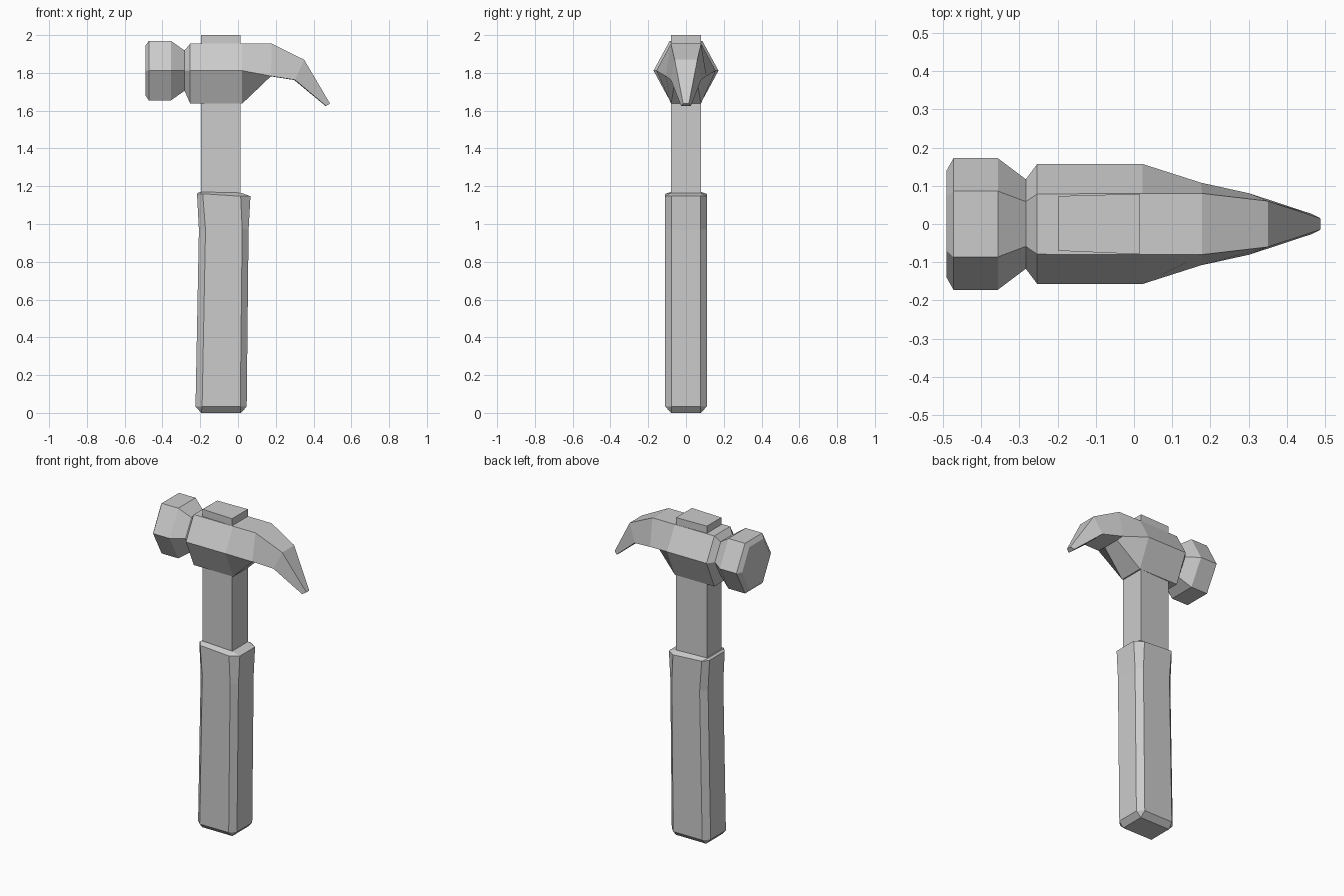
import bpy, bmesh

if "Cube" in bpy.data.objects:
    bpy.data.objects.remove(bpy.data.objects["Cube"])


def loft(name, rings):
    """Skin a list of equal-length closed rings and cap both ends."""
    bm = bmesh.new()
    vr = [[bm.verts.new(p) for p in ring] for ring in rings]
    n = len(rings[0])
    for a, b in zip(vr, vr[1:]):
        for i in range(n):
            j = (i + 1) % n
            bm.faces.new((a[i], a[j], b[j], b[i]))
    bm.faces.new(vr[0])
    bm.faces.new(vr[-1])
    bmesh.ops.remove_doubles(bm, verts=bm.verts, dist=0.0005)
    bmesh.ops.recalc_face_normals(bm, faces=bm.faces)
    me = bpy.data.meshes.new(name)
    bm.to_mesh(me)
    bm.free()
    ob = bpy.data.objects.new(name, me)
    bpy.context.collection.objects.link(ob)
    return ob


def hexagon(top, mid, bot):
    """Six-sided section from (x, z, half width) at top, middle and bottom."""
    (xt, zt, t), (xm, zm, m), (xb, zb, b) = top, mid, bot
    return [(xt, t, zt), (xm, m, zm), (xb, b, zb),
            (xb, -b, zb), (xm, -m, zm), (xt, -t, zt)]


def straight(x, half_height, w):
    z, t = 1.812, w / 2
    return hexagon((x, z + half_height, t), (x, z, w), (x, z - half_height, t))


# Hammer head: striking face, neck, body, then the curved claw
loft("head", [
    straight(-0.49, 0.132, 0.14),
    straight(-0.472, 0.158, 0.172),
    straight(-0.356, 0.158, 0.172),
    straight(-0.283, 0.107, 0.117),
    straight(-0.253, 0.143, 0.157)[:1] + [
        (-0.253, 0.157, 1.812), (-0.253, 0.079, 1.637),
        (-0.253, -0.079, 1.637), (-0.253, -0.157, 1.812), (-0.253, -0.079, 1.955)],
    hexagon((0.022, 1.955, 0.08), (0.022, 1.812, 0.157), (0.022, 1.637, 0.079)),
    hexagon((0.178, 1.955, 0.08), (0.175, 1.783, 0.108), (0.172, 1.782, 0.054)),
    hexagon((0.35, 1.87, 0.06), (0.302, 1.763, 0.08), (0.298, 1.762, 0.04)),
    hexagon((0.487, 1.638, 0.015), (0.466, 1.625, 0.026), (0.464, 1.624, 0.013)),
])

# Shaft, slightly narrower on the striking side
loft("shaft", [[(-0.197, -0.07, z), (0.014, -0.079, z), (0.014, 0.079, z), (-0.197, 0.073, z)]
               for z in (1.1, 2.0)])


def grip_ring(zl, zr, xl, xli, xri, xr, yo, yi):
    return [(xl, -yi, zl), (xli, -yo, zl), (xri, -yo, zr), (xr, -yi, zr),
            (xr, yi, zr), (xri, yo, zr), (xli, yo, zl), (xl, yi, zl)]


# Chamfered grip, slightly waisted and flared at the top
loft("grip", [
    grip_ring(0, 0, -0.195, -0.195, 0.015, 0.015, 0.078, 0.078),
    grip_ring(0.033, 0.033, -0.225, -0.19, 0.012, 0.046, 0.11, 0.076),
    grip_ring(0.97, 0.97, -0.207, -0.172, 0.022, 0.056, 0.11, 0.076),
    grip_ring(1.16, 1.147, -0.217, -0.187, 0.014, 0.066, 0.11, 0.076),
    grip_ring(1.17, 1.165, -0.205, -0.205, 0.018, 0.018, 0.079, 0.079),
])
